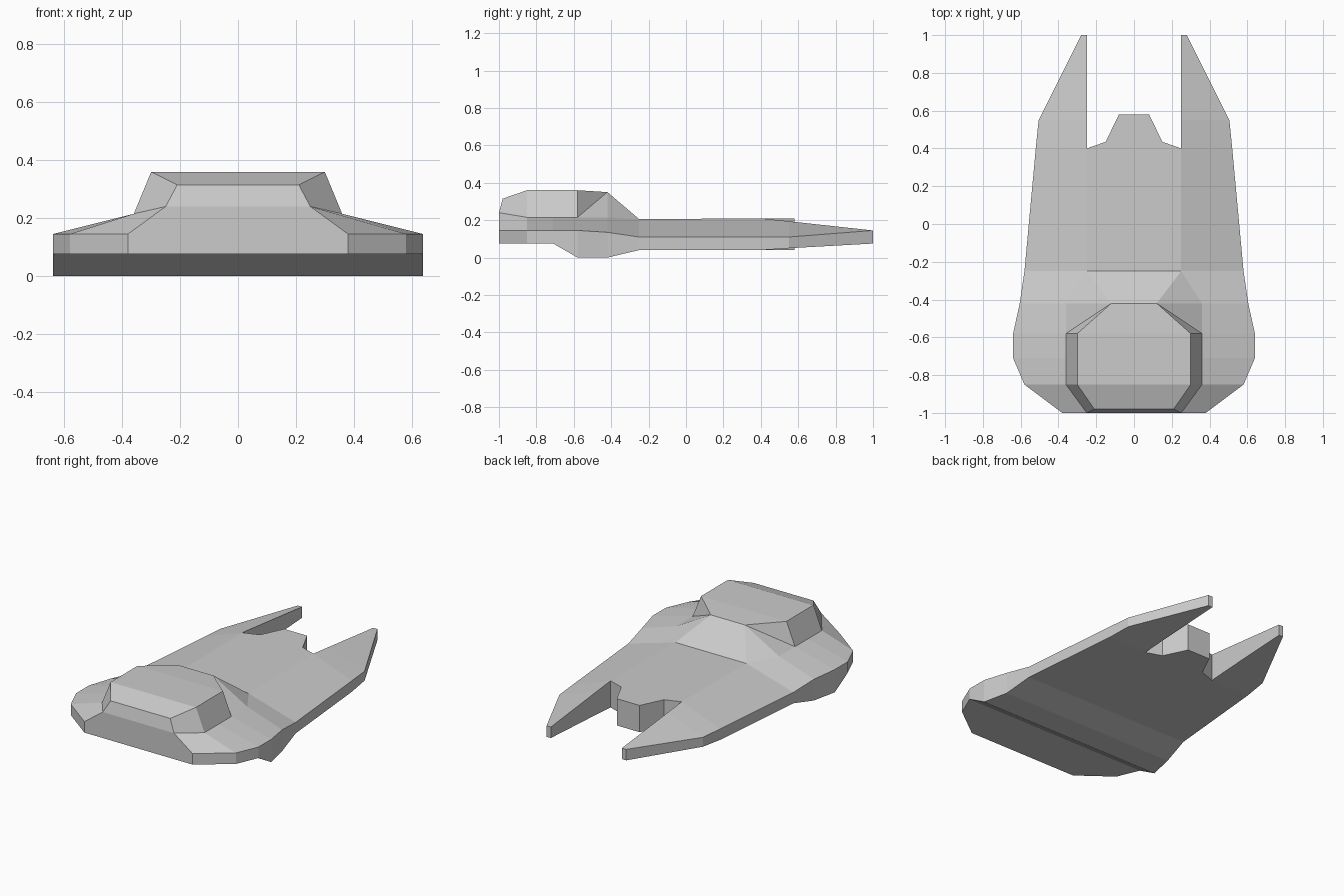
import bpy, bmesh

if "Cube" in bpy.data.objects:
    bpy.data.objects.remove(bpy.data.objects["Cube"])

mat = bpy.data.materials.new("light grey hull")
mat.diffuse_color = (0.6, 0.6, 0.6, 1)
mat.use_nodes = True
mat.node_tree.nodes["Principled BSDF"].inputs["Base Color"].default_value = mat.diffuse_color

bm = bmesh.new()


def face(*pts):
    """Add a face and its mirror image across x = 0."""
    bm.faces.new([bm.verts.new(p) for p in pts])
    bm.faces.new([bm.verts.new((-x, y, z)) for x, y, z in reversed(pts)])


# Hull cross-sections: y, rim x, rim z, deck x, deck z, bottom z
stations = [
    (-1.00, 0.38, 0.145, 0.25, 0.24, 0.075),
    (-0.85, 0.58, 0.145, 0.36, 0.215, 0.075),
    (-0.71, 0.64, 0.145, 0.36, 0.215, 0.075),
    (-0.58, 0.64, 0.145, 0.36, 0.215, 0.0),
    (-0.42, 0.605, 0.135, 0.36, 0.215, 0.0),
    (-0.25, 0.58, 0.11, 0.25, 0.205, 0.04),
    (0.40, 0.52, 0.11, 0.25, 0.21, 0.04),
    (0.55, 0.505, 0.11, 0.25, 0.194, 0.05),
    (1.00, 0.28, 0.145, 0.25, 0.145, 0.075),
]
rings = [[(xi, y, zi), (xe, y, ze), (xe, y, zb), (xi, y, zb)]
         for y, xe, ze, xi, zi, zb in stations]


def mid(p):
    return (0, p[1], p[2])


# Side decks, rim walls and underside
for i, (a, b) in enumerate(zip(rings, rings[1:])):
    for j in range(3):
        face(a[j], a[j + 1], b[j + 1], b[j])
    if i < 6:
        face(a[3], mid(a[3]), mid(b[3]), b[3])
    else:                       # inner wall of the tail prong
        face(a[3], a[0], b[0], b[3])
face(*rings[0])
face(*rings[-1])

# Nose and windscreen
nose = rings[0][0]
brow = (0.21, -0.98, 0.315)
roof_f = (0.30, -0.85, 0.36)
roof_b = (0.30, -0.58, 0.36)
peak = (0.12, -0.42, 0.35)
base_f, base_m, base_b, shoulder, deck_f, deck_b = [r[0] for r in rings[1:7]]
spine = [rings[0][3], nose, brow, roof_f, roof_b, peak, deck_f]
for a, b in zip(spine, spine[1:]):      # centre strip from nose over roof to deck
    face(mid(a), a, b, mid(b))

# Cabin sides and notched rear corners
face(nose, base_f, roof_f, brow)
face(base_f, base_m, base_b, roof_b, roof_f)
face(base_b, peak, roof_b)
face(base_b, shoulder, peak)
face(shoulder, deck_f, peak)

# Rear deck with stepped tongue between the prongs
outline = [(0.25, 0.40), (0.15, 0.435), (0.08, 0.58), (0, 0.58)]
top = [(x, y, 0.21) for x, y in outline]
low = [(x, y, 0.04) for x, y in outline]
face(mid(deck_f), deck_f, *top)
face((0, 0.40, 0.04), *low)
for i in range(3):
    face(top[i], top[i + 1], low[i + 1], low[i])

bmesh.ops.remove_doubles(bm, verts=bm.verts[:], dist=0.0005)
bmesh.ops.recalc_face_normals(bm, faces=bm.faces[:])
mesh = bpy.data.meshes.new("hull")
bm.to_mesh(mesh)
bm.free()
mesh.materials.append(mat)
hull = bpy.data.objects.new("hull", mesh)
bpy.context.collection.objects.link(hull)
